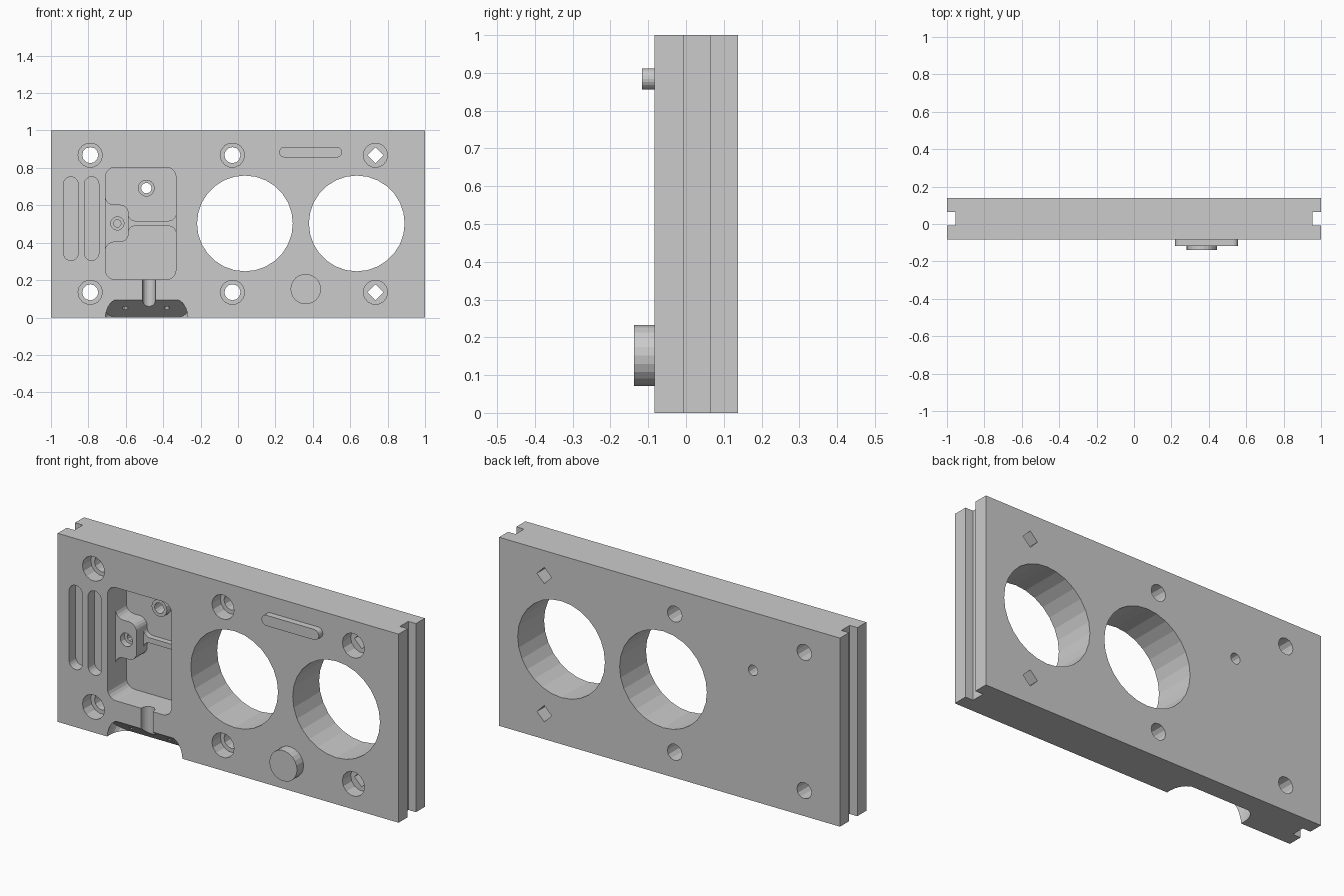
import bpy, bmesh, math
from mathutils import Matrix, Vector

if "Cube" in bpy.data.objects:
    bpy.data.objects.remove(bpy.data.objects["Cube"])

FRONT, BACK = -0.083, 0.138
# local (u, v, w) -> world (x, z, y)
FACE = Matrix(((1, 0, 0, 0), (0, 0, 1, 0), (0, 1, 0, 0), (0, 0, 0, 1)))


def prism(name, pts, w0, w1, m=FACE):
    """Closed outline swept from w0 to w1."""
    bm = bmesh.new()
    a = [bm.verts.new(m @ Vector((u, v, w0))) for u, v in pts]
    b = [bm.verts.new(m @ Vector((u, v, w1))) for u, v in pts]
    n = len(pts)
    bm.faces.new(a)
    bm.faces.new(b)
    for i in range(n):
        bm.faces.new((a[i], a[(i + 1) % n], b[(i + 1) % n], b[i]))
    bmesh.ops.recalc_face_normals(bm, faces=bm.faces)
    me = bpy.data.meshes.new(name)
    bm.to_mesh(me)
    bm.free()
    ob = bpy.data.objects.new(name, me)
    bpy.context.collection.objects.link(ob)
    return ob


def circle(x, z, r, n):
    return [(x + r * math.cos(2 * math.pi * i / n), z + r * math.sin(2 * math.pi * i / n)) for i in range(n)]


def rounded(pts, seg=5):
    """Outline from (u, v, corner radius) points."""
    out = []
    for i, (x, y, r) in enumerate(pts):
        p = Vector((x, y))
        if r == 0:
            out.append((x, y))
            continue
        d0 = (Vector(pts[i - 1][:2]) - p).normalized()
        d1 = (Vector(pts[(i + 1) % len(pts)][:2]) - p).normalized()
        c = p + (d0 + d1) * r          # corners are all right angles
        for k in range(seg + 1):
            t = math.pi / 2 * k / seg
            q = c - d1 * r * math.cos(t) - d0 * r * math.sin(t)
            out.append((q.x, q.y))
    return out


def rect(x0, x1, z0, z1, r=0.0):
    return rounded([(x0, z0, r), (x1, z0, r), (x1, z1, r), (x0, z1, r)])


def mirrored(half, z=0.503):
    return rounded(half + [(x, 2 * z - y, r) for x, y, r in reversed(half)])


plate = prism("mounting_plate", rect(-1, 1, 0, 1), FRONT, BACK)


def combine(tool, op='DIFFERENCE'):
    mod = plate.modifiers.new("b", 'BOOLEAN')
    mod.operation, mod.solver, mod.object = op, 'EXACT', tool
    bpy.context.view_layer.objects.active = plate
    bpy.ops.object.modifier_apply(modifier=mod.name)
    bpy.data.objects.remove(tool)


def cut(pts, w0, w1, m=FACE):
    combine(prism("cutter", pts, w0, w1, m))


def add(pts, w0, w1):
    combine(prism("part", pts, w0, w1), 'UNION')


# side grooves
for s in (-1, 1):
    cut(rect(min(s * 0.955, s * 1.1), max(s * 0.955, s * 1.1), -0.1, 1.1), -0.007, 0.063)

# two large round openings
for x in (0.037, 0.635):
    cut(circle(x, 0.503, 0.256, 28), -0.3, 0.3)

# counterbored bolt holes, right pair with square shanks
for x, n in ((-0.79, 12), (-0.03, 12), (0.735, 4)):
    for z in (0.135, 0.868):
        cut(circle(x, z, 0.065, 14), -0.3, FRONT + 0.07)
        cut(circle(x, z, 0.043, n), -0.3, 0.3)

# blind vertical slots
for x in (-0.894, -0.783):
    cut(rect(x - 0.039, x + 0.039, 0.305, 0.752, 0.0389), -0.3, FRONT + 0.055)

# main pocket with boss, rib and collar inside
FLOOR = 0.075
cut(rect(-0.708, -0.332, 0.203, 0.803, 0.05), -0.3, FLOOR)
add(mirrored([(-0.73, 0.72, 0), (-0.709, 0.72, 0), (-0.709, 0.603, 0.045),
              (-0.585, 0.603, 0.045)]), -0.014, FLOOR + 0.02)
add(mirrored([(-0.605, 0.555, 0), (-0.586, 0.555, 0), (-0.586, 0.517, 0.035),
              (-0.331, 0.517, 0.04), (-0.331, 0.6, 0), (-0.31, 0.6, 0)]), 0.045, FLOOR + 0.015)
add(circle(-0.49, 0.692, 0.045, 14), 0.04, FLOOR + 0.01)
cut(circle(-0.49, 0.692, 0.028, 12), -0.3, 0.3)
cut(circle(-0.645, 0.503, 0.036, 12), -0.3, 0.02)
cut(circle(-0.645, 0.503, 0.02, 10), -0.3, 0.09)

# round-bottomed cable channel from the pocket to the lower edge
UP = Matrix(((1, 0, 0, 0), (0, 1, 0, 0), (0, 0, 1, 0), (0, 0, 0, 1)))
cut([(-0.442, -0.2), (-0.51, -0.2)] +
    [(-0.476 - 0.034 * math.cos(math.pi * k / 10), -0.075 + 0.034 * math.sin(math.pi * k / 10))
     for k in range(11)], -0.1, 0.24, UP)

# sloped connector recess on the lower front edge, with two small holes
run, rise = 0.113, 0.095
L = math.hypot(run, rise)
c, s = run / L, rise / L
SLOPE = Matrix(((1, 0, 0, 0), (0, -c, s, FRONT + run / 2), (0, s, c, rise / 2), (0, 0, 0, 1)))
h = L / 2 + 0.002
cut(rect(-0.71, -0.267, -h, h, 0.07), -0.3, 0, SLOPE)
for x in (-0.603, -0.38):
    cut(circle(x, 0.005, 0.015, 10), -0.1, 0.05, SLOPE)

# locating pin and raised bar on the front face
add(circle(0.362, 0.152, 0.081, 22), -0.138, FRONT + 0.01)
add(rect(0.22, 0.556, 0.856, 0.912, 0.0279), -0.117, FRONT + 0.01)
